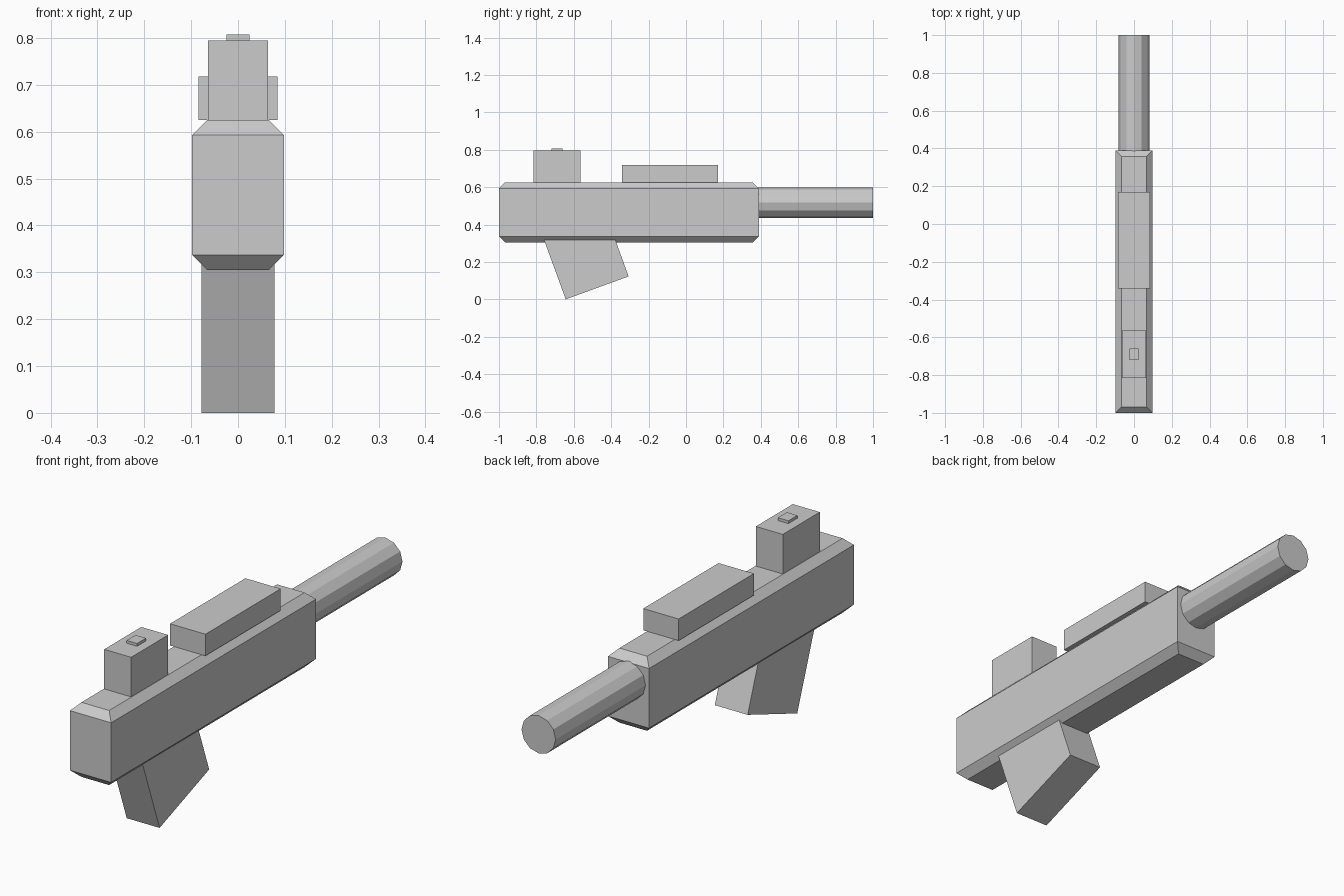
import bpy
import bmesh
from math import radians
from mathutils import Matrix, Vector

cube = bpy.data.objects.get("Cube")
if cube:
    bpy.data.objects.remove(cube, do_unlink=True)

# One plain grey for the whole model
grey = bpy.data.materials.new("plain_grey")
grey.use_nodes = True
colour = (0.6, 0.6, 0.6, 1)
grey.diffuse_color = colour
grey.node_tree.nodes["Principled BSDF"].inputs["Base Color"].default_value = colour


def finish(name, bm):
    mesh = bpy.data.meshes.new(name)
    bm.to_mesh(mesh)
    bm.free()
    mesh.materials.append(grey)
    obj = bpy.data.objects.new(name, mesh)
    bpy.context.collection.objects.link(obj)
    return obj


def box(name, half_width, y_range, z_range, inset=0):
    """Box centred on x; inset chamfers its top and bottom rims."""
    (y0, y1), (z0, z1) = y_range, z_range
    bm = bmesh.new()
    bmesh.ops.create_cube(bm, size=1)
    size = Vector((half_width * 2, y1 - y0, z1 - z0))
    centre = Vector((0, (y0 + y1) / 2, (z0 + z1) / 2))
    bmesh.ops.transform(bm, matrix=Matrix.Translation(centre) @ Matrix.Diagonal(size).to_4x4(),
                        verts=bm.verts)
    if inset:
        rims = [e for e in bm.edges
                if abs(e.verts[0].co.z - e.verts[1].co.z) < 0.001]
        bmesh.ops.bevel(bm, geom=rims, offset=inset, segments=1,
                        affect='EDGES', profile=0.5)
    return finish(name, bm)


# Chamfered body and the blocks along its top
box("body", 0.0977, (-1, 0.39), (0.305, 0.625), inset=0.032)
box("rear_block", 0.064, (-0.816, -0.565), (0.6, 0.795))
box("block_button", 0.025, (-0.72, -0.659), (0.78, 0.807))
box("top_rail", 0.084, (-0.341, 0.17), (0.625, 0.718))

# Slanted grip, sunk into the body
grip = box("grip", 0.078, (-0.179, 0.179), (0, 0.4))
grip.data.transform(Matrix.Translation((0, -0.475, 0.0615)) @ Matrix.Rotation(radians(20), 4, 'X'))

# Twelve-sided barrel
bm = bmesh.new()
bmesh.ops.create_cone(bm, cap_ends=True, segments=12, radius1=0.081,
                      radius2=0.081, depth=0.65)
bmesh.ops.transform(bm, verts=bm.verts, matrix=Matrix.Translation((0, 0.675, 0.517))
                    @ Matrix.Rotation(radians(90), 4, 'X'))
finish("barrel", bm)
